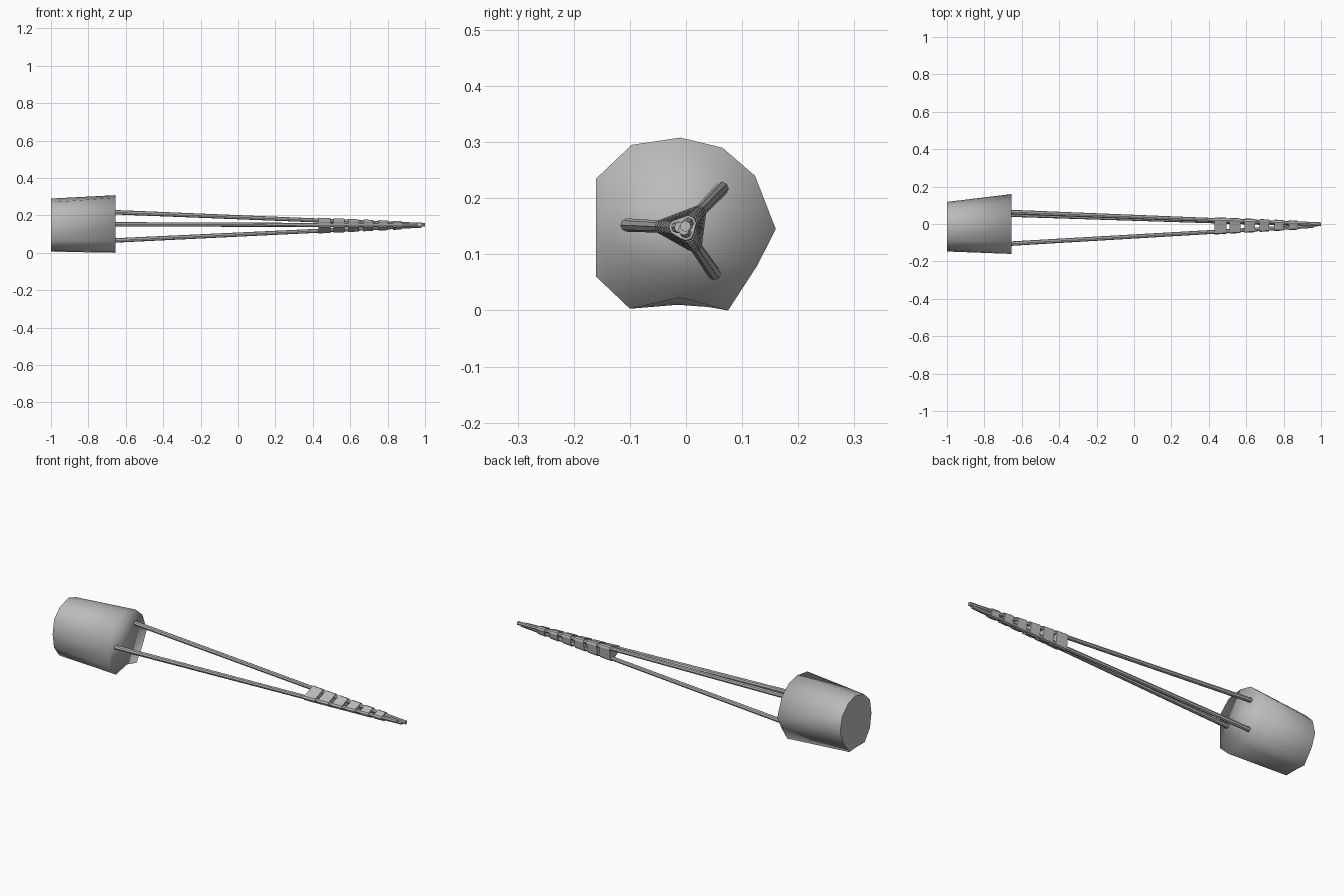
import bpy
import bmesh
import math
from mathutils import Vector

cube = bpy.data.objects.get("Cube")
if cube:
    bpy.data.objects.remove(cube, do_unlink=True)


def material(name, value):
    mat = bpy.data.materials.new(name)
    mat.use_nodes = True
    colour = (value, value, value, 1)
    mat.diffuse_color = colour
    mat.node_tree.nodes["Principled BSDF"].inputs["Base Color"].default_value = colour
    return mat


GREY = material("plain grey", 0.5)


def finish(bm, name):
    bmesh.ops.recalc_face_normals(bm, faces=bm.faces)
    mesh = bpy.data.meshes.new(name)
    bm.to_mesh(mesh)
    bm.free()
    mesh.materials.append(GREY)
    obj = bpy.data.objects.new(name, mesh)
    bpy.context.collection.objects.link(obj)
    return obj


def bridge(bm, first, second):
    count = len(first)
    return [bm.faces.new((first[i], first[(i + 1) % count],
                          second[(i + 1) % count], second[i])) for i in range(count)]


# Rough stone head: an uneven twelve-sided drum, narrower at the outer end
INNER = [(-.16, .235), (-.097, .295), (-.01, .308), (.065, .29), (.123, .24), (.16, .145),
         (.127, .08), (.075, 0), (-.01, .023), (-.1, .003), (-.16, .06), (-.16, .145)]
OUTER = [(-.135, .22), (-.085, .27), (-.01, .29), (.05, .27), (.1, .22), (.118, .145),
         (.095, .08), (.04, .006), (-.015, .01), (-.09, .01), (-.135, .07), (-.147, .145)]
bm = bmesh.new()
outer = [bm.verts.new((-1, y, z)) for y, z in OUTER]
inner = [bm.verts.new((-.655, y, z)) for y, z in INNER]
smooth_faces = bridge(bm, outer, inner) + [bm.faces.new(inner)]
for face in smooth_faces:
    face.smooth = True
bm.faces.new(outer)
finish(bm, "stone_head")

# Three thin sticks that converge toward the grip tip
STICKS = {
    "front_stick": (Vector((-.66, -.105, .152)), Vector((.96, -.011, .148))),
    "upper_stick": (Vector((-.66, .064, .217)), Vector((1, -.001, .15))),
    "lower_stick": (Vector((-.66, .05, .066)), Vector((.98, -.004, .144))),
}
SIDES = 8


def section(start, end, x, radius):
    centre = start.lerp(end, (x - start.x) / (end.x - start.x))
    return [centre + Vector((0, radius * math.cos(a), radius * math.sin(a)))
            for a in (math.tau * i / SIDES for i in range(SIDES))]


for name, (start, end) in STICKS.items():
    bm = bmesh.new()
    rings = [[bm.verts.new(p) for p in section(start, end, x, r)]
             for x, r in ((start.x, .012), (end.x, .010))]
    bridge(bm, *rings)
    for ring in rings:
        bm.faces.new(ring)
    finish(bm, name)

# Binding bands: each is a tight hull around the sticks
BAND_STEP, BAND_WIDTH = .08, .064
for i in range(6):
    left = .43 + BAND_STEP * i
    bm = bmesh.new()
    for x in (left, left + BAND_WIDTH * (1 - .06 * i)):
        for start, end in STICKS.values():
            for p in section(start, end, x, .0145):
                bm.verts.new(p)
    hull = bmesh.ops.convex_hull(bm, input=bm.verts)
    loose = {v for v in hull["geom_interior"] if isinstance(v, bmesh.types.BMVert)}
    bmesh.ops.delete(bm, geom=list(loose), context='VERTS')
    bmesh.ops.dissolve_limit(bm, angle_limit=math.radians(2),
                             verts=bm.verts, edges=bm.edges)
    finish(bm, "binding_band_%d" % (i + 1))
